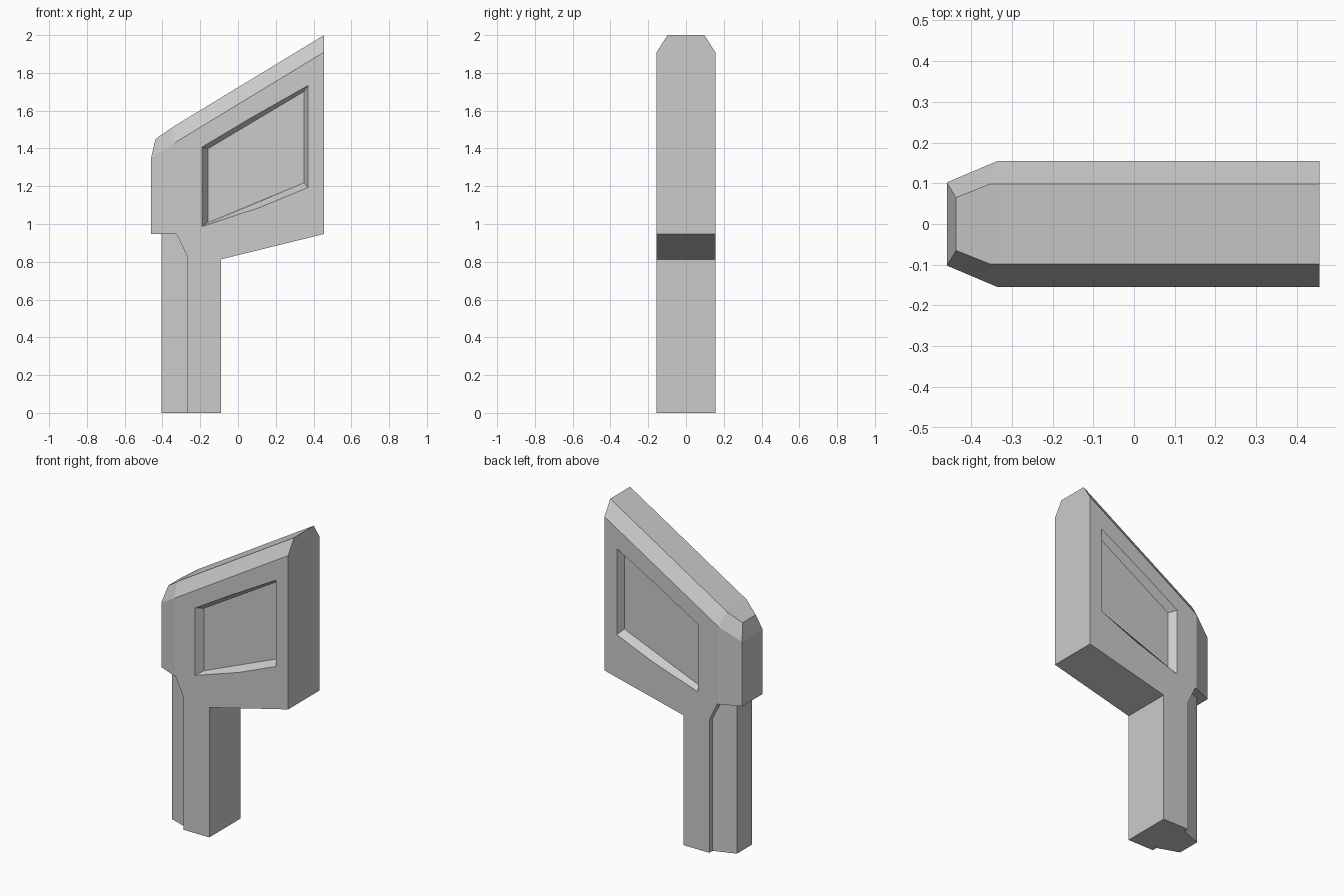
import bpy, bmesh
from mathutils import Vector

if "Cube" in bpy.data.objects:
    bpy.data.objects.remove(bpy.data.objects["Cube"])

HALF = 0.155


def loft(name, loops, edit=None):
    """Solid with straight walls between matching loops of points, capped at the ends."""
    bm = bmesh.new()
    rings = [[bm.verts.new(p) for p in loop] for loop in loops]
    n = len(rings[0])
    bm.faces.new(rings[0])
    bm.faces.new(rings[-1][::-1])
    for a, b in zip(rings, rings[1:]):
        for i in range(n):
            j = (i + 1) % n
            bm.faces.new((a[i], b[i], b[j], a[j]))
    if edit:
        edit(bm)
    bmesh.ops.recalc_face_normals(bm, faces=bm.faces[:])
    mesh = bpy.data.meshes.new(name)
    bm.to_mesh(mesh)
    bm.free()
    obj = bpy.data.objects.new(name, mesh)
    bpy.context.collection.objects.link(obj)
    return obj


def slice_off(bm, p, q, r):
    """Cut away the material outside the plane through three points, on both sides."""
    for s in (1, -1):
        a, b, c = (Vector((v[0], v[1] * s, v[2])) for v in (p, q, r))
        no = (b - a).cross(c - a).normalized()
        if no.dot(Vector((0, 0, 1)) - a) > 0:
            no = -no
        res = bmesh.ops.bisect_plane(
            bm, geom=bm.verts[:] + bm.edges[:] + bm.faces[:], dist=1e-5,
            plane_co=a, plane_no=no, clear_outer=True)
        cut = [e for e in res["geom_cut"] if isinstance(e, bmesh.types.BMEdge)]
        bmesh.ops.holes_fill(bm, edges=cut, sides=0)


def chamfers(bm):
    # tapered nose, long top chamfer, nose corner chamfer
    slice_off(bm, (-.335, HALF, 1), (-.46, .102, 1), (-.46, .102, 1.3))
    slice_off(bm, (.456, HALF, 1.91), (-.335, HALF, 1.43), (.456, .098, 2))
    slice_off(bm, (-.335, HALF, 1.43), (-.46, .102, 1.35), (-.437, .065, 1.45))


# Head and rear half of the handle: one extruded profile, then chamfered
profile = [(-.27, 0), (-.09, 0), (-.09, .813), (.456, .947), (.456, 2),
           (-.335, 1.52), (-.437, 1.45), (-.46, 1.35), (-.46, .947),
           (-.325, .947), (-.27, .83)]
body = loft("head_and_handle",
            [[(x, y, z) for x, z in profile] for y in (-HALF, HALF)], chamfers)

# Recessed side panels with sloping walls
rim = [(-.19, .987), (.37, 1.193), (.37, 1.733), (-.19, 1.408)]
floor = [(-.16, 1.007), (.35, 1.218), (.35, 1.702), (-.16, 1.398)]
depth = .045
for s in (1, -1):
    outer = [(2 * a[0] - b[0], s * (HALF + depth), 2 * a[1] - b[1])
             for a, b in zip(rim, floor)]
    inner = [(x, s * (HALF - depth), z) for x, z in floor]
    cutter = loft("panel_cutter", [inner, outer])
    cutter.hide_render = True
    mod = body.modifiers.new("panel", "BOOLEAN")
    mod.operation = "DIFFERENCE"
    mod.solver = "EXACT"
    mod.object = cutter
    bpy.context.view_layer.objects.active = body
    bpy.ops.object.modifier_apply(modifier=mod.name)
    bpy.data.objects.remove(cutter)

# Narrower tapered strip along the front of the handle
plan = [(-.405, -.075), (-.268, -.123), (-.268, .123), (-.405, .075)]
loft("handle_front_strip", [[(x, y, z) for x, y in plan] for z in (0, .95)])
